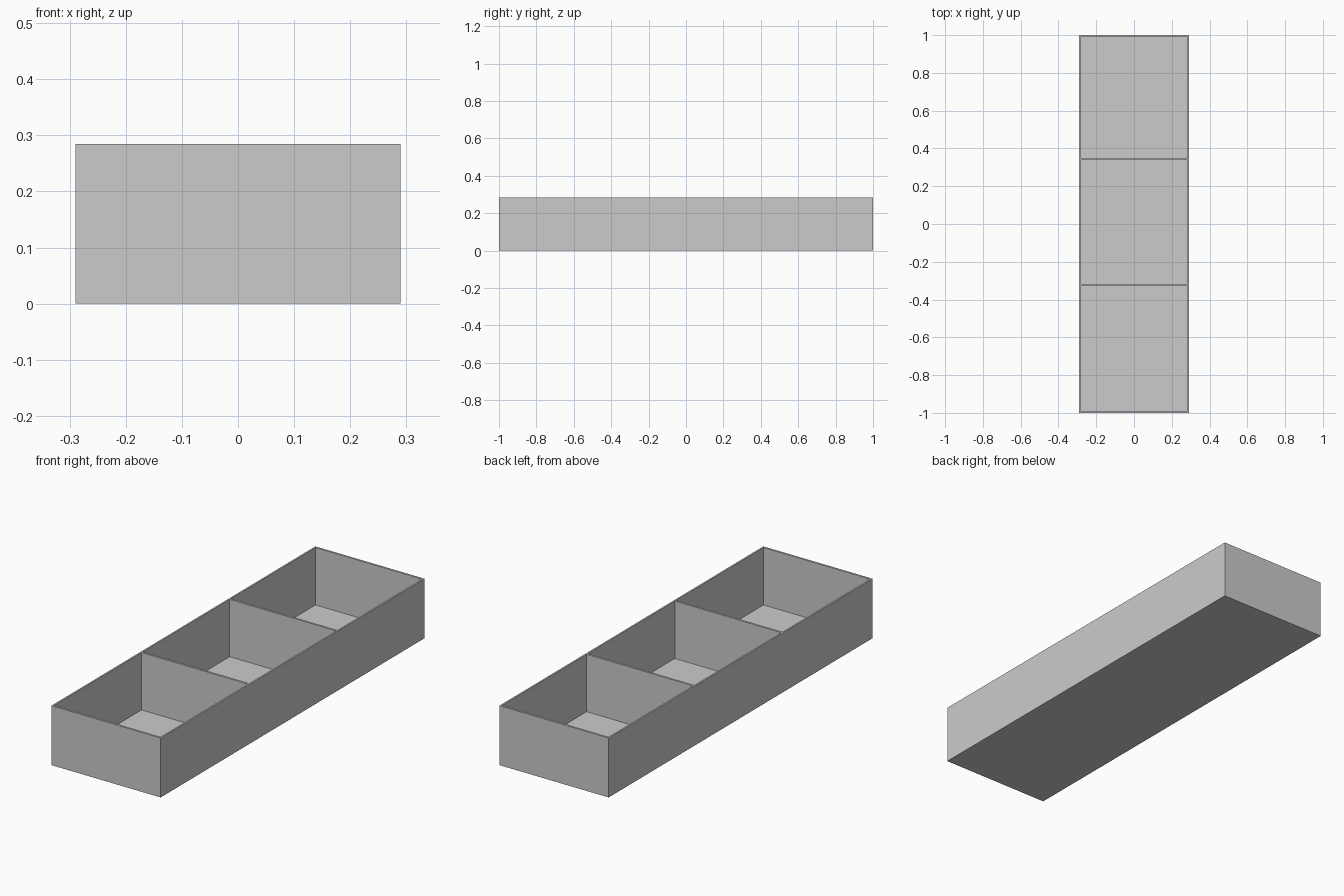
import bpy
import bmesh

cube = bpy.data.objects.get("Cube")
if cube:
    bpy.data.objects.remove(cube, do_unlink=True)

HALF_X, HALF_Y, HEIGHT = 0.29, 1.0, 0.285
SIDE, WALL, FLOOR = 0.008, 0.01, 0.01

# Single plain grey
grey = bpy.data.materials.new("plain_grey")
grey.use_nodes = True
grey.diffuse_color = (0.6, 0.6, 0.6, 1)
grey.node_tree.nodes["Principled BSDF"].inputs["Base Color"].default_value = grey.diffuse_color


def finish(name, bm):
    mesh = bpy.data.meshes.new(name)
    bm.to_mesh(mesh)
    bm.free()
    mesh.materials.append(grey)
    obj = bpy.data.objects.new(name, mesh)
    bpy.context.collection.objects.link(obj)
    return obj


def box(bm, x, y, z):
    """Add a box spanning the given (low, high) ranges."""
    made = bmesh.ops.create_cube(bm, size=1)["verts"]
    for v in made:
        v.co = [r[0] if c < 0 else r[1] for c, r in zip(v.co, (x, y, z))]
    return made


# Tray shell with three open compartments: wall rims and cavities from one mesh
tray = bmesh.new()
box(tray, (-HALF_X, HALF_X), (-HALF_Y, HALF_Y), (0, HEIGHT))
dividers = (-0.323, 0.345)
for y in (-HALF_Y + WALL, HALF_Y - WALL) + tuple(d + s * WALL / 2 for d in dividers for s in (-1, 1)):
    bmesh.ops.bisect_plane(tray, geom=tray.verts[:] + tray.edges[:] + tray.faces[:],
                           plane_co=(0, y, 0), plane_no=(0, 1, 0))
for x in (-HALF_X + SIDE, HALF_X - SIDE):
    bmesh.ops.bisect_plane(tray, geom=tray.verts[:] + tray.edges[:] + tray.faces[:],
                           plane_co=(x, 0, 0), plane_no=(1, 0, 0))

# Sink the wide top cells down to the floor
wells = [f for f in tray.faces if f.normal.z > 0.9 and f.calc_area() > 0.1]
sunk = bmesh.ops.extrude_face_region(tray, geom=wells)["geom"]
bmesh.ops.delete(tray, geom=wells, context="FACES_ONLY")
for v in (g for g in sunk if isinstance(g, bmesh.types.BMVert)):
    v.co.z = FLOOR

# Merge the leftover cuts on the flat faces
bmesh.ops.dissolve_limit(tray, angle_limit=0.01, verts=tray.verts[:], edges=tray.edges[:])
bmesh.ops.recalc_face_normals(tray, faces=tray.faces[:])
finish("divided_tray", tray)
